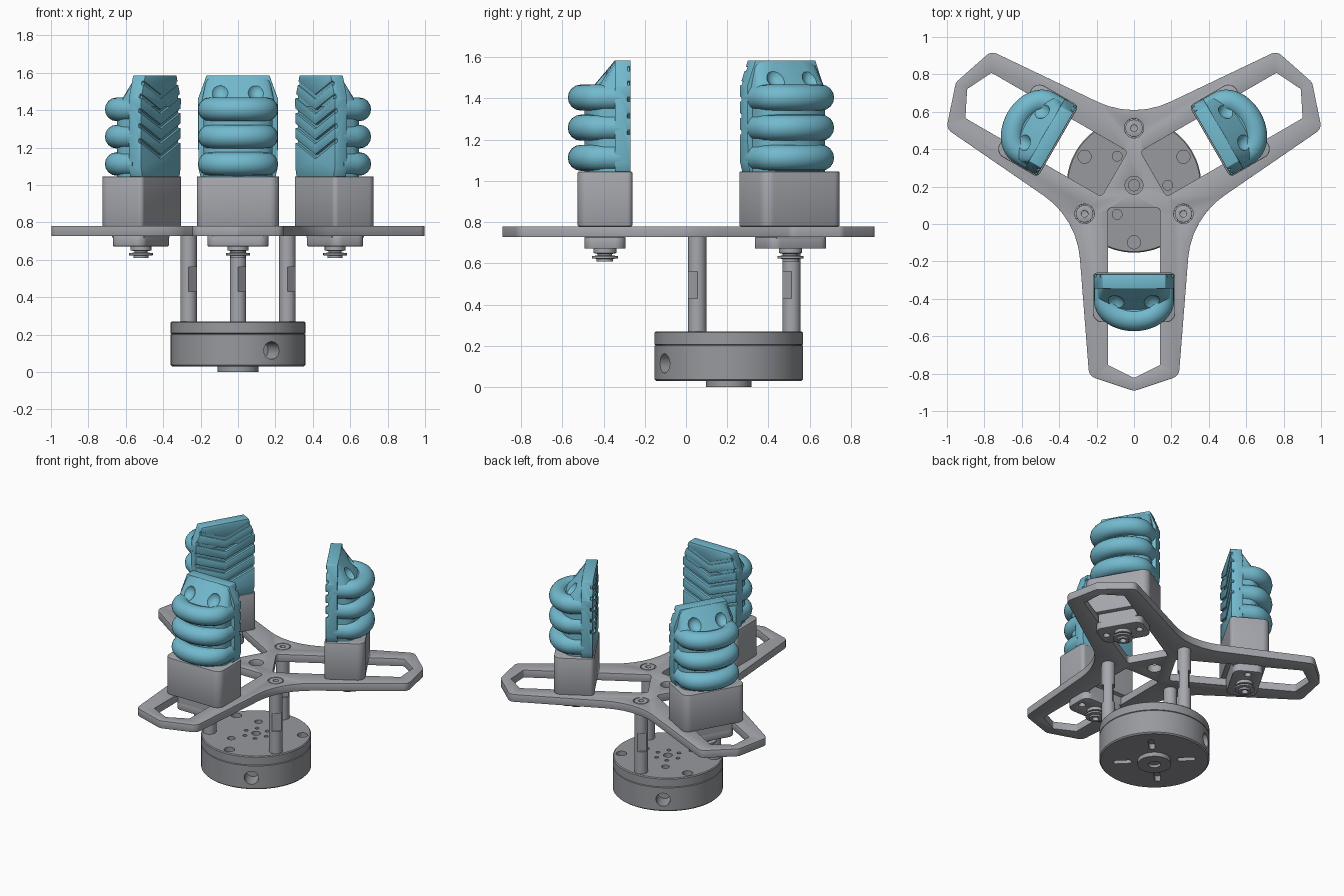
import bpy
import bmesh
from math import sin, cos, pi, radians
from mathutils import Vector, Matrix

if "Cube" in bpy.data.objects:
    bpy.data.objects.remove(bpy.data.objects["Cube"])

CENTER = (0, 0.207, 0)      # shared axis of the three arms
THIRD = 2 * pi / 3


def material(name, rgb):
    m = bpy.data.materials.new(name)
    m.use_nodes = True
    m.diffuse_color = (*rgb, 1)
    m.node_tree.nodes["Principled BSDF"].inputs["Base Color"].default_value = (*rgb, 1)
    return m


GREY = material("light grey", (0.38, 0.39, 0.42))
DARK = material("mid grey", (0.31, 0.32, 0.34))
TEAL = material("teal rubber", (0.17, 0.49, 0.62))


def add(name, data):
    ob = bpy.data.objects.new(name, data)
    bpy.context.collection.objects.link(ob)
    return ob


def loft(name, rings, closed=False):
    """Skin a list of rings; cap the ends, or join them when closed."""
    bm = bmesh.new()
    vs = [[bm.verts.new(p) for p in r] for r in rings]
    n = len(vs[0])
    pairs = list(zip(vs, vs[1:])) + ([(vs[-1], vs[0])] if closed else [])
    for a, b in pairs:
        for i in range(n):
            bm.faces.new((a[i], a[(i + 1) % n], b[(i + 1) % n], b[i]))
    if not closed:
        bm.faces.new(vs[0])
        bm.faces.new(vs[-1])
    bmesh.ops.recalc_face_normals(bm, faces=bm.faces)
    me = bpy.data.meshes.new(name)
    bm.to_mesh(me)
    bm.free()
    return add(name, me)


def prism(name, pts, z0, z1):
    return loft(name, [[(x, y, z) for x, y in pts] for z in (z0, z1)])


def lathe(name, profile, at=(0, 0), closed=False, n=48):
    return loft(name, [[(at[0] + r * cos(2 * pi * i / n), at[1] + r * sin(2 * pi * i / n), z)
                        for i in range(n)] for r, z in profile], closed)


def rod(name, r, z0, z1, at=(0, 0), n=24):
    return lathe(name, [(r, z0), (r, z1)], at, n=n)


def rect(hw, y0, y1):
    return [(-hw, y0), (hw, y0), (hw, y1), (-hw, y1)]


def rounded(corners, steps=6):
    """Polygon of (x, y, radius) corners with filleted corners."""
    out = []
    for i, (x, y, r) in enumerate(corners):
        p = Vector((x, y))
        a = (Vector(corners[i - 1][:2]) - p).normalized()
        b = (Vector(corners[(i + 1) % len(corners)][:2]) - p).normalized()
        half = a.angle(b) / 2
        c = p + (a + b).normalized() * (r / sin(half))
        s, e = p + a * (r / (sin(half) / cos(half))) - c, p + b * (r / (sin(half) / cos(half))) - c
        for k in range(steps + 1):
            t = s.lerp(e, k / steps)
            out.append(tuple(c + t.normalized() * r))
    return out


def turn(p, angle):
    return (p[0] * cos(angle) - p[1] * sin(angle), p[0] * sin(angle) + p[1] * cos(angle))


def polar(r, deg):
    return turn((r, 0), radians(deg))


def d_shape(hw, d0, d1, d2, n=14):
    """Flat inner side, straight flanks and an elliptical outer side."""
    arc = [(hw * cos(pi * i / n), -d1 - (d2 - d1) * sin(pi * i / n)) for i in range(n + 1)]
    return [(-hw, -d0), (hw, -d0)] + arc


def finish(ob, mat, cutters=(), bevel=0, copies=False, angle=35):
    """Cut, bevel, shade and colour a part; optionally repeat it on each arm."""
    for c in cutters:
        m = ob.modifiers.new("cut", 'BOOLEAN')
        m.operation, m.solver, m.object = 'DIFFERENCE', 'EXACT', c
    if bevel:
        m = ob.modifiers.new("bevel", 'BEVEL')
        m.width, m.segments, m.limit_method, m.angle_limit = bevel, 2, 'ANGLE', radians(40)
    bpy.context.view_layer.update()
    dg = bpy.context.evaluated_depsgraph_get()
    me = bpy.data.meshes.new_from_object(ob.evaluated_get(dg))
    name = ob.name
    for o in [ob, *cutters]:
        bpy.data.objects.remove(o)
    me.materials.clear()
    me.materials.append(mat)
    for p in me.polygons:
        p.material_index, p.use_smooth = 0, True
    me.set_sharp_from_angle(angle=radians(angle))
    for k, side in enumerate(("front_", "left_", "right_") if copies else ("",)):
        o = add(side + name, me)
        o.location = CENTER
        o.rotation_euler.z = k * THIRD


# Three-armed plate with slots, centre hole and screw seats
arm = [(-0.306, -0.177, 0.45), (-0.24, -1.02, 0.05), (0, -1.1, 0.05), (0.24, -1.02, 0.05)]
outline = [(*turn(p, k * THIRD), p[2]) for k in range(3) for p in arm]
slot = [(-0.14, -0.12, 0.02), (0.14, -0.12, 0.02), (0.14, -0.96, 0.01),
        (0, -1.03, 0.01), (-0.14, -0.96, 0.01)]
slot = rounded(slot, 3)
cuts = [prism("slot", [turn(p, k * THIRD) for p in slot], 0.6, 0.9) for k in range(3)]
cuts.append(rod("hole", 0.048, 0.6, 0.9))
for k in range(3):
    at = polar(0.305, 90 + 120 * k)
    cuts.append(rod("hole", 0.018, 0.75, 0.9, at))
    cuts.append(lathe("ring", [(0.046, 0.77), (0.052, 0.77), (0.052, 0.8), (0.046, 0.8)], at, True, 24))
finish(prism("arm_plate", rounded(outline), 0.727, 0.78), GREY, cuts, 0.006)

# Round base with seam, side ports, bolt holes and radial slots
cuts = [rod("hole", 0.04, -0.1, 0.02)]
for k in range(3):
    cuts.append(rod("hole", 0.035, 0.2, 0.4, polar(0.305, 30 + 120 * k)))
    cuts.append(rod("hole", 0.026, 0.2, 0.4, polar(0.18, 0 + 120 * k)))
for k in range(6):
    cuts.append(rod("hole", 0.014, 0.22, 0.4, polar(0.08, 60 * k), 12))
cuts.append(rod("hole", 0.03, 0.22, 0.4))
for k in range(4):
    pts = rounded([(0.15, -0.02, 0.018), (0.27, -0.02, 0.018), (0.27, 0.02, 0.018), (0.15, 0.02, 0.018)])
    cuts.append(prism("slot", [turn(p, pi / 4 + k * pi / 2) for p in pts], -0.1, 0.07))
for deg in (-60, 120):
    port = rod("port", 0.047, 0.24, 0.5, n=32)
    port.data.transform(Matrix.Translation((0, 0, 0.115)) @ Matrix.Rotation(radians(deg), 4, 'Z')
                        @ Matrix.Rotation(pi / 2, 4, 'Y'))
    cuts.append(port)
profile = [(0.11, 0), (0.11, 0.03), (0.352, 0.03), (0.36, 0.038), (0.36, 0.201), (0.354, 0.204),
           (0.36, 0.207), (0.36, 0.264), (0.354, 0.27)]
finish(lathe("round_base", profile, n=80), DARK, cuts)

# Standing posts with spanner flats
for k in range(3):
    at = polar(0.305, 90 + 120 * k)
    cuts = []
    for s in (1, -1):
        flat = [turn(p, -pi / 4) for p in ((s * 0.031, -0.1), (s * 0.1, -0.1), (s * 0.1, 0.1), (s * 0.031, 0.1))]
        cuts.append(prism("flat", [(x + at[0], y + at[1]) for x, y in flat], 0.43, 0.56))
    finish(rod("post_%d" % (k + 1), 0.044, 0.265, 0.73, at, 32), GREY, cuts)

# Finger holders: block, tongue through the slot, clamp flange and air fitting
block = [(-0.22, -0.467, 0.025), (0.22, -0.467, 0.025), (0.22, -0.732, 0.05), (-0.22, -0.732, 0.05)]
finish(prism("holder_block", rounded(block), 0.78, 1.045), GREY, bevel=0.005, copies=True)
finish(prism("slot_tongue", rect(0.135, -0.5, -0.7), 0.72, 0.79), GREY, copies=True)
flange = [(-0.163, -0.5, 0.05), (0.163, -0.5, 0.05), (0.163, -0.7, 0.05), (-0.163, -0.7, 0.05)]
cuts = [rod("hole", 0.022, 0.6, 0.71, (x, -0.6)) for x in (-0.115, 0.115)]
finish(prism("clamp_flange", rounded(flange), 0.672, 0.727), GREY, cuts, 0.004, True)
fitting = [(0.056, 0.68), (0.056, 0.65), (0.035, 0.646), (0.035, 0.638), (0.064, 0.636),
           (0.064, 0.624), (0.04, 0.622), (0.04, 0.61), (0.022, 0.61), (0.022, 0.65)]
finish(lathe("air_fitting", fitting, (0, -0.6), n=32), GREY, copies=True)

# Soft finger: core, three bellows rings, scooped tip and grooved gripping pad
finish(prism("finger_core", d_shape(0.185, 0.49, 0.6, 0.7), 1.04, 1.45), TEAL, copies=True)

path = [(0.152, -0.53)] + d_shape(0.152, 0.53, 0.615, 0.717, 20)[2:] + [(-0.152, -0.53)]
for i in range(3):
    cu = bpy.data.curves.new("bellows", 'CURVE')
    cu.dimensions, cu.bevel_depth, cu.bevel_resolution, cu.use_fill_caps = '3D', 0.063, 6, True
    sp = cu.splines.new('POLY')
    sp.points.add(len(path) - 1)
    for q, (x, y) in zip(sp.points, path):
        q.co = (x, y, 1.112 + 0.146 * i, 1)
    finish(add("bellows_ring_%d" % (i + 1), cu), TEAL, copies=True, angle=60)

cuts = []
for s in (1, -1):
    bm = bmesh.new()
    bmesh.ops.create_uvsphere(bm, u_segments=24, v_segments=14, radius=1, matrix=Matrix.Translation(
        (s * 0.1, -0.66, 1.51)) @ Matrix.Diagonal((0.055, 0.075, 0.06, 1)))
    me = bpy.data.meshes.new("scoop")
    bm.to_mesh(me)
    bm.free()
    cuts.append(add("scoop", me))
tip = [[(x, y, z) for x, y in d_shape(*shape)] for z, shape in
       ((1.42, (0.2, 0.48, 0.6, 0.69)), (1.583, (0.165, 0.48, 0.535, 0.553)))]
finish(loft("finger_tip", tip), TEAL, cuts, copies=True)

cuts = []
for i in range(5):
    z = 1.14 + 0.08 * i
    vee = [(-0.26, z + 0.105), (0, z), (0.26, z + 0.105), (0.26, z + 0.127), (0, z + 0.022), (-0.26, z + 0.127)]
    cuts.append(loft("groove", [[(x, y, h) for x, h in vee] for y in (-0.45, -0.491)]))
pad = [[(x, y, z) for x, y in rect(hw, -0.475, -0.552)]
       for z, hw in ((1.043, 0.2), (1.09, 0.212), (1.46, 0.214), (1.585, 0.168))]
finish(loft("grip_pad", pad), TEAL, cuts, 0.004, True)
